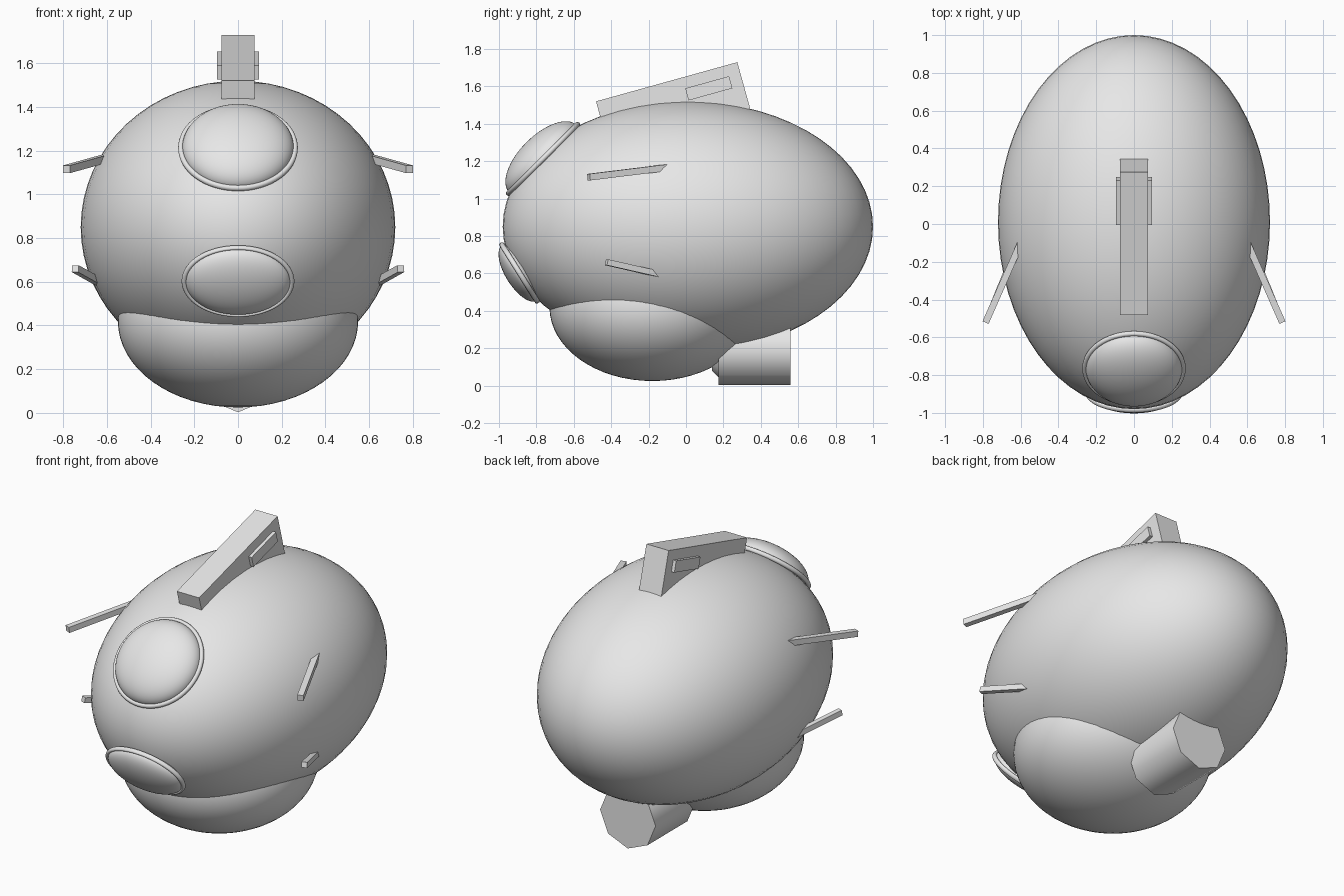
import bpy
import math
from mathutils import Vector

cube = bpy.data.objects.get("Cube")
if cube:
    bpy.data.objects.remove(cube, do_unlink=True)

grey = bpy.data.materials.new("light_grey")
grey.use_nodes = True
colour = (0.8, 0.8, 0.8, 1)
grey.diffuse_color = colour
grey.node_tree.nodes["Principled BSDF"].inputs["Base Color"].default_value = colour


def finish(name, scale=(1, 1, 1), smooth=None):
    """Name the new object, scale it, colour it and shade it."""
    obj = bpy.context.object
    obj.name = name
    obj.scale = scale
    obj.data.materials.append(grey)
    bpy.ops.object.transform_apply(location=False, rotation=False, scale=True)
    if smooth:
        bpy.ops.object.shade_smooth_by_angle(angle=math.radians(smooth))
    return obj


def ellipsoid(name, centre, radii, tilt=0):
    bpy.ops.mesh.primitive_uv_sphere_add(segments=64, ring_count=32, radius=1,
                                         location=centre, rotation=(tilt, 0, 0))
    return finish(name, radii, 60)


def box(name, centre, size, tilt=0):
    bpy.ops.mesh.primitive_cube_add(size=1, location=centre, rotation=(tilt, 0, 0))
    return finish(name, size)


def window(name, centre, tilt, width, height, bulge):
    """Bulging pane with a round rim around it."""
    ellipsoid(name + "_glass", centre, (width, height, bulge), tilt)
    bpy.ops.mesh.primitive_torus_add(major_segments=64, minor_segments=12,
                                     major_radius=1, minor_radius=0.05,
                                     location=centre, rotation=(tilt, 0, 0))
    finish(name + "_rim", (width + 0.006, height + 0.006, 0.28), 60)


def bar(name, tip, root, thickness):
    """Square rod running from its outer tip into the hull."""
    tip, root = Vector(tip), Vector(root)
    axis = tip - root
    bpy.ops.mesh.primitive_cube_add(size=1, location=(tip + root) / 2)
    bpy.context.object.rotation_euler = axis.to_track_quat('Y', 'Z').to_euler()
    finish(name, (thickness, axis.length, thickness))


def barrel(name, front, back, front_radius, back_radius):
    """Eight-sided tube along y with a corner pointing down."""
    bpy.ops.mesh.primitive_cone_add(vertices=8, radius1=back_radius, radius2=front_radius,
                                    depth=back - front,
                                    location=(0, (front + back) / 2, 0.19),
                                    rotation=(math.radians(90), 0, 0))
    finish(name, smooth=50)


# Hull and chin
ellipsoid("hull", (0, 0.01, 0.85), (0.72, 0.99, 0.67))
ellipsoid("chin", (0, -0.18, 0.42), (0.55, 0.55, 0.395))

# Front windows
window("upper_window", (0, -0.765, 1.213), math.radians(45), 0.255, 0.255, 0.125)
window("lower_window", (0, -0.89, 0.603), math.radians(122), 0.24, 0.175, 0.075)

# Top fin with a raised panel on each side
slope = math.radians(15.5)
box("top_fin", (0, -0.066, 1.49), (0.15, 0.784, 0.28), slope)
box("fin_side_panels", (0, 0.122, 1.59), (0.19, 0.243, 0.067), slope)

# Side rods
for side, s in (("left", 1), ("right", -1)):
    bar(side + "_upper_rod", (s * 0.785, -0.52, 1.115), (s * 0.58, -0.055, 1.172), 0.035)
    bar(side + "_lower_rod", (s * 0.745, -0.425, 0.66), (s * 0.605, -0.08, 0.582), 0.032)

# Rear thruster
barrel("thruster", 0.175, 0.56, 0.187, 0.187)
barrel("thruster_nose", 0.14, 0.18, 0.11, 0.15)
